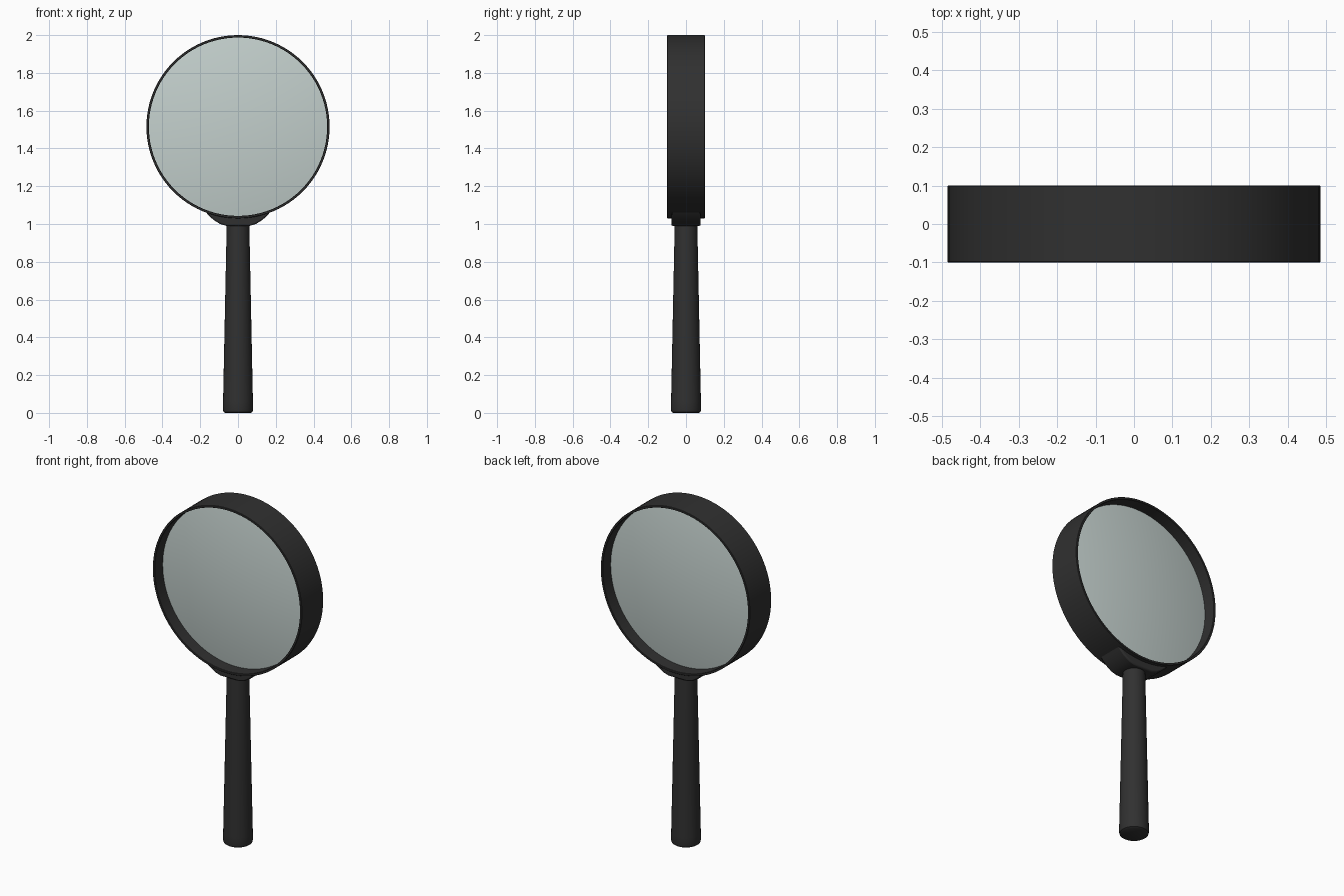
import bpy, bmesh, math
from mathutils import Matrix

cube = bpy.data.objects.get("Cube")
if cube:
    bpy.data.objects.remove(cube, do_unlink=True)

CENTRE_Z = 1.515
RING_R = 0.485


def material(name, colour, alpha=1.0, rough=0.5):
    m = bpy.data.materials.new(name)
    m.use_nodes = True
    m.diffuse_color = (*colour, alpha)
    bsdf = m.node_tree.nodes["Principled BSDF"]
    bsdf.inputs["Base Color"].default_value = (*colour, 1)
    bsdf.inputs["Alpha"].default_value = alpha
    bsdf.inputs["Roughness"].default_value = rough
    return m


black = material("black plastic", (0.03, 0.03, 0.03))
glass = material("pale glass", (0.55, 0.63, 0.61), 0.6)


def finish(bm, name, mat, angle=35):
    bmesh.ops.remove_doubles(bm, verts=bm.verts, dist=1e-5)
    bmesh.ops.recalc_face_normals(bm, faces=bm.faces)
    mesh = bpy.data.meshes.new(name)
    bm.to_mesh(mesh)
    bm.free()
    mesh.materials.append(mat)
    ob = bpy.data.objects.new(name, mesh)
    bpy.context.collection.objects.link(ob)
    bpy.ops.object.select_all(action='DESELECT')
    ob.select_set(True)
    bpy.context.view_layer.objects.active = ob
    bpy.ops.object.shade_smooth_by_angle(angle=math.radians(angle))
    return ob


def lathe(name, profile, mat, steps, closed=False, matrix=Matrix()):
    """Spin (radius, height) points around z, then place with matrix."""
    bm = bmesh.new()
    vs = [bm.verts.new((r, 0, h)) for r, h in profile]
    pairs = list(zip(vs, vs[1:])) + ([(vs[-1], vs[0])] if closed else [])
    edges = [bm.edges.new(p) for p in pairs]
    bmesh.ops.spin(bm, geom=vs + edges, axis=(0, 0, 1), cent=(0, 0, 0),
                   angle=math.tau, steps=steps, use_merge=False)
    bmesh.ops.transform(bm, matrix=matrix, verts=bm.verts)
    return finish(bm, name, mat)


facing = Matrix.Translation((0, 0, CENTRE_Z)) @ Matrix.Rotation(math.pi / 2, 4, 'X')

# Rim: thin deep band with small softened lips
lathe("rim", [(0.472, -0.098), (0.474, -0.1), (0.483, -0.1), (RING_R, -0.098),
              (RING_R, 0.098), (0.483, 0.1), (0.474, 0.1), (0.472, 0.098)],
      black, 96, closed=True, matrix=facing)

# Lens: shallow bulge on both faces
EDGE, BULGE, N = 0.025, 0.04, 12
half = [(0.473 * math.sin(math.pi / 2 * i / N),
         EDGE + BULGE * (1 - math.sin(math.pi / 2 * i / N) ** 2)) for i in range(N + 1)]
lathe("lens", half + [(r, -h) for r, h in reversed(half)], glass, 96, matrix=facing)

# Handle: tapered round grip with a rounded foot
lathe("handle", [(0, 0), (0.068, 0), (0.077, 0.006), (0.08, 0.018),
                 (0.079, 0.06), (0.06, 0.99), (0.058, 1.03), (0, 1.03)], black, 32)

# Collar: flared saddle hugging the underside of the rim
bm = bmesh.new()
right_side = [(0.06, 0.99), (0.095, 1.0), (0.13, 1.022), (0.155, 1.045), (0.175, 1.068)]
outline = [(-x, z) for x, z in reversed(right_side)] + right_side
arc = 0.478
outline += [(x, CENTRE_Z - math.sqrt(arc ** 2 - x ** 2))
            for x in (0.15 - 0.03 * i for i in range(11))]
face = bm.faces.new([bm.verts.new((x, -0.078, z)) for x, z in outline])
new = bmesh.ops.extrude_face_region(bm, geom=[face])["geom"]
bmesh.ops.translate(bm, vec=(0, 0.156, 0),
                    verts=[g for g in new if isinstance(g, bmesh.types.BMVert)])
collar = finish(bm, "collar", black)
bevel = collar.modifiers.new("soft edges", 'BEVEL')
bevel.width = 0.008
bevel.segments = 2
bevel.limit_method = 'ANGLE'
bevel.angle_limit = math.radians(50)
